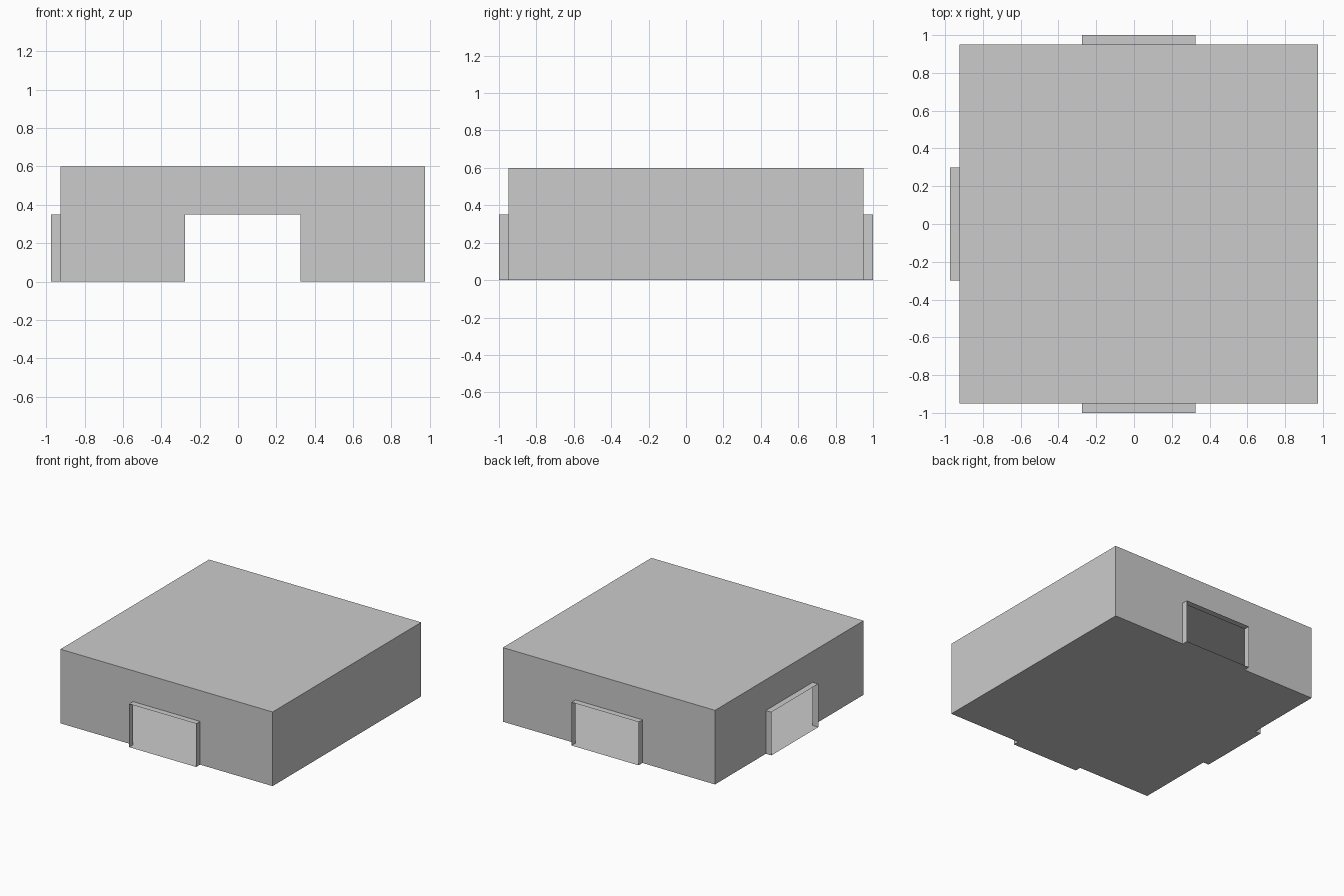
import bpy
import bmesh
import math
from mathutils import Matrix, Vector

cube = bpy.data.objects.get("Cube")
if cube:
    bpy.data.objects.remove(cube, do_unlink=True)

HALF, HEIGHT = 0.95, 0.6            # square room
DOOR_HALF, DOOR_TOP = 0.3, 0.35     # doorway opening
SLEEVE = 0.05                       # how far a doorway projects
CENTRE = Vector((0.025, 0, 0))

grey = bpy.data.materials.new("light grey")
grey.use_nodes = True
colour = (0.6, 0.6, 0.6, 1)
grey.diffuse_color = colour
grey.node_tree.nodes["Principled BSDF"].inputs["Base Color"].default_value = colour


def make_object(name, polygons, turn=0):
    """Build flat polygons, turned about the room's vertical axis."""
    bm = bmesh.new()
    for points in polygons:
        bm.faces.new([bm.verts.new(p) for p in points])
    bmesh.ops.remove_doubles(bm, verts=bm.verts, dist=0.0001)
    bm.transform(Matrix.Translation(CENTRE) @ Matrix.Rotation(math.radians(turn), 4, "Z"))
    mesh = bpy.data.meshes.new(name)
    bm.to_mesh(mesh)
    bm.free()
    mesh.materials.append(grey)
    obj = bpy.data.objects.new(name, mesh)
    bpy.context.collection.objects.link(obj)


def wall(name, turn, has_door):
    """Thin wall, with an arch-shaped cutout when it has a doorway."""
    outline = [(HALF, 0), (HALF, HEIGHT), (-HALF, HEIGHT), (-HALF, 0)]
    if has_door:
        outline += [(-DOOR_HALF, 0), (-DOOR_HALF, DOOR_TOP),
                    (DOOR_HALF, DOOR_TOP), (DOOR_HALF, 0)]
    make_object(name, [[(x, -HALF, z) for x, z in outline]], turn)


def doorway(name, turn):
    """Open sleeve around a doorway: threshold, two jambs and a lintel."""
    ring = [(-DOOR_HALF, 0), (DOOR_HALF, 0), (DOOR_HALF, DOOR_TOP), (-DOOR_HALF, DOOR_TOP)]
    inner, outer = -HALF, -HALF - SLEEVE
    sides = []
    for (x0, z0), (x1, z1) in zip(ring, ring[1:] + ring[:1]):
        sides.append([(x0, inner, z0), (x1, inner, z1), (x1, outer, z1), (x0, outer, z0)])
    make_object(name, sides, turn)


# Floor and ceiling of the hollow room
corners = [(-HALF, -HALF), (HALF, -HALF), (HALF, HALF), (-HALF, HALF)]
make_object("floor", [[(x, y, 0) for x, y in reversed(corners)]])
make_object("ceiling", [[(x, y, HEIGHT) for x, y in corners]])

# Four walls, three with projecting doorways
for side, turn, has_door in (("front", 0, True), ("left", 90, False),
                             ("back", 180, True), ("right", 270, True)):
    wall(side + "_wall", turn, has_door)
    if has_door:
        doorway(side + "_doorway", turn)

# Face every wall panel outward
for obj in bpy.context.collection.objects:
    if obj.name.endswith("_wall"):
        face = obj.data.polygons[0]
        if face.normal.dot(obj.data.vertices[0].co - CENTRE) < 0:
            obj.data.flip_normals()
